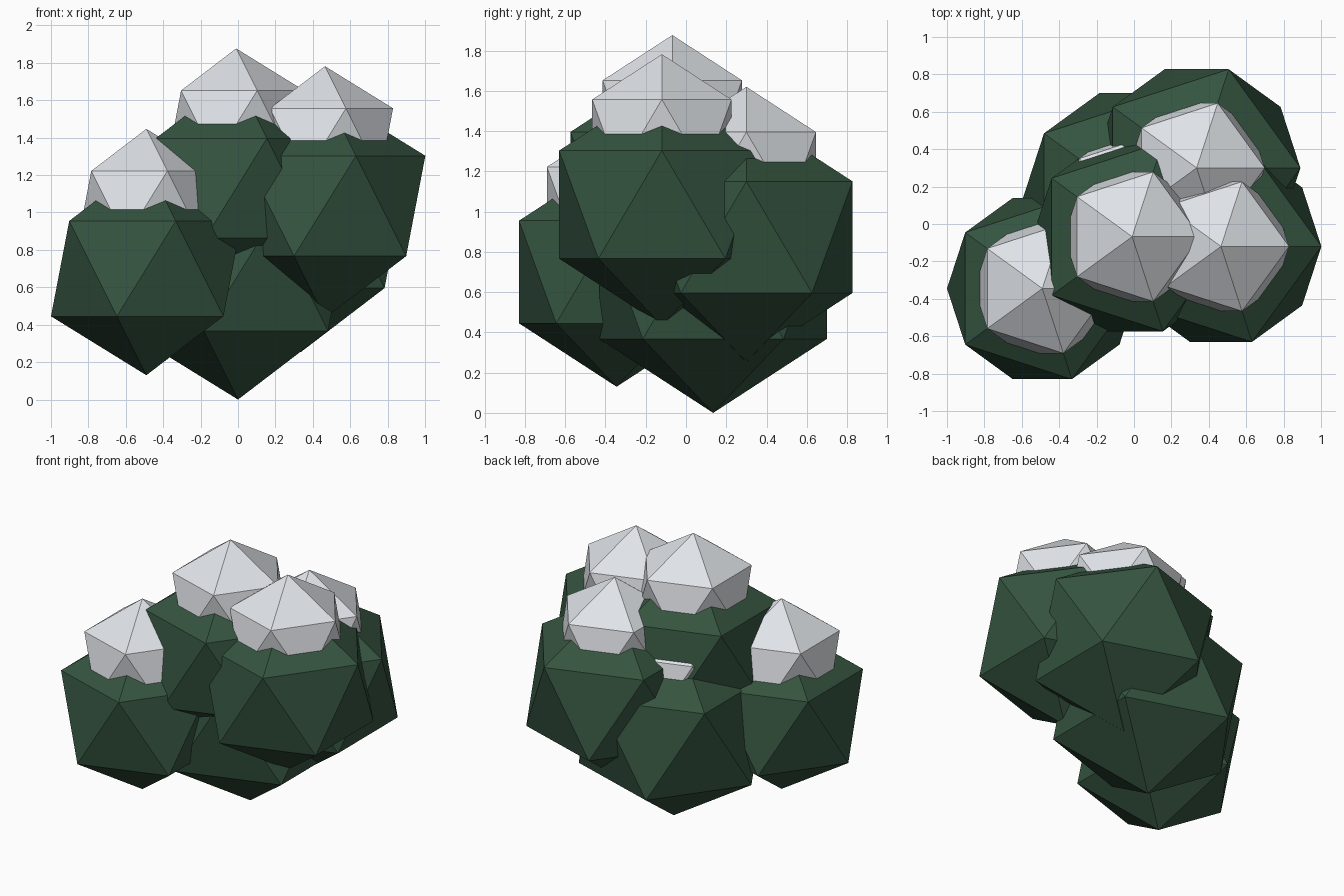
import bpy

cube = bpy.data.objects.get("Cube")
if cube:
    bpy.data.objects.remove(cube, do_unlink=True)


def make_material(name, color):
    mat = bpy.data.materials.new(name)
    mat.use_nodes = True
    mat.diffuse_color = color
    bsdf = next(n for n in mat.node_tree.nodes if n.type == 'BSDF_PRINCIPLED')
    bsdf.inputs["Base Color"].default_value = color
    bsdf.inputs["Roughness"].default_value = 0.9
    return mat


leaf_green = make_material("dark green leaves", (0.035, 0.088, 0.05, 1))
snow_white = make_material("snow white", (0.85, 0.88, 0.92, 1))


def faceted_ball(name, center, radius, mat):
    bpy.ops.mesh.primitive_ico_sphere_add(subdivisions=1, radius=radius, location=center)
    ball = bpy.context.object
    ball.name = name
    ball.data.materials.append(mat)
    return ball


# Overlapping leaf clumps: name, centre, radius
CLUMPS = [
    ("base", (0.0, 0.135, 0.665), 0.665),
    ("front_right", (-0.49, -0.345, 0.70), 0.57),
    ("front_left", (0.465, -0.12, 1.035), 0.60),
    ("back_left", (0.335, 0.30, 0.873), 0.62),
    ("top", (-0.01, -0.068, 1.13), 0.595),
]
SNOW_RADIUS = 0.407
SNOW_LIFT = 0.34

# Each clump carries a smaller snow cap sunk into its crown
for name, (x, y, z), radius in CLUMPS:
    faceted_ball(name + "_leaf_clump", (x, y, z), radius, leaf_green)
    faceted_ball(name + "_snow_cap", (x, y, z + SNOW_LIFT), SNOW_RADIUS, snow_white)
